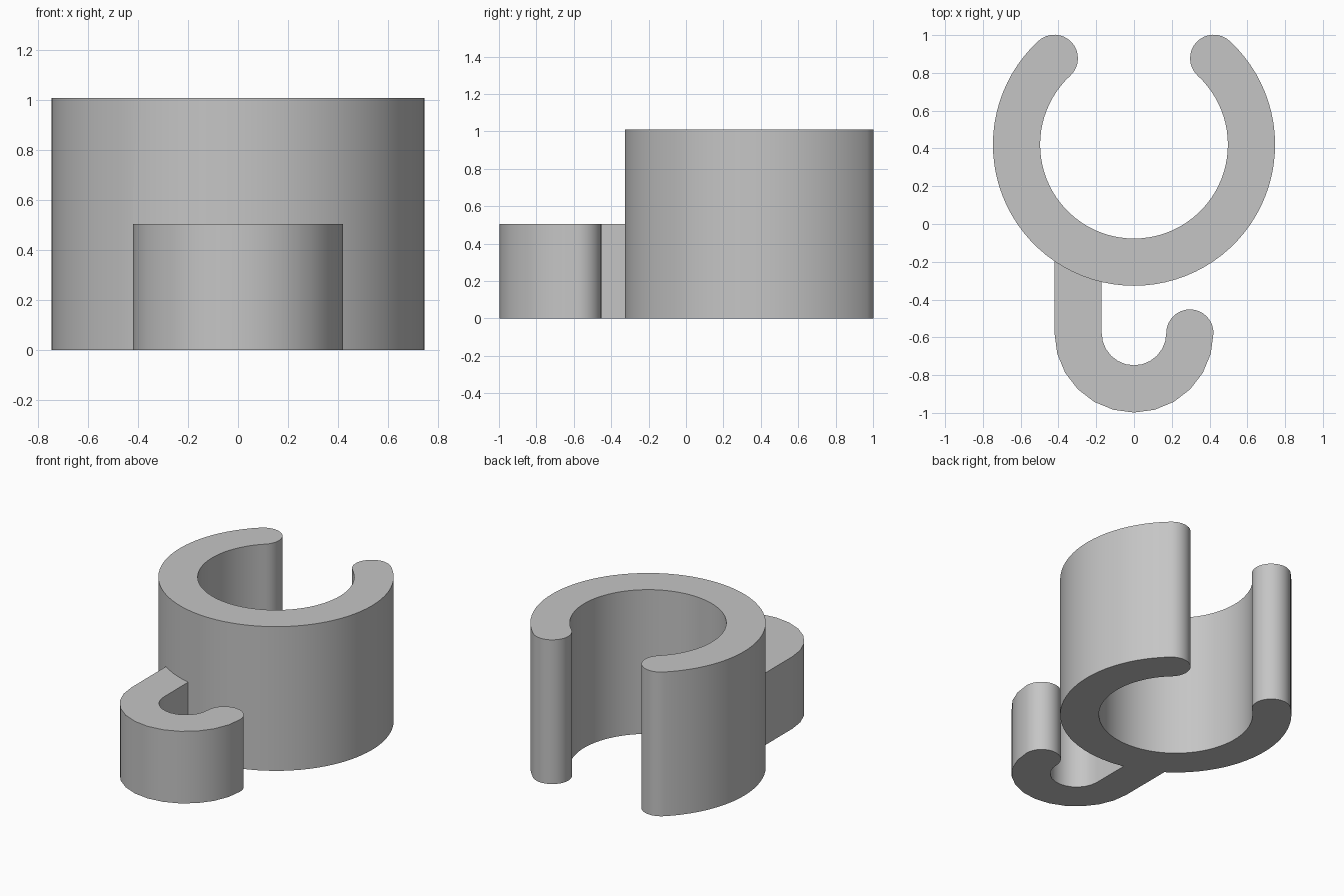
import bpy, bmesh
from math import cos, sin, radians

if "Cube" in bpy.data.objects:
    bpy.data.objects.remove(bpy.data.objects["Cube"], do_unlink=True)

# Single plain grey plastic
GREY = (0.56, 0.56, 0.56, 1)
grey = bpy.data.materials.new("grey_plastic")
grey.diffuse_color = GREY
grey.use_nodes = True
grey.node_tree.nodes["Principled BSDF"].inputs["Base Color"].default_value = GREY

HALF = 0.125   # half the wall thickness


def arc(cx, cy, r, start, end, steps):
    """Points along an arc, angles in degrees."""
    angles = [radians(start + (end - start) * i / steps) for i in range(steps + 1)]
    return [(cx + r * cos(a), cy + r * sin(a)) for a in angles]


def extrude_profile(name, points, height):
    """Closed outline on the ground raised to a solid."""
    bm = bmesh.new()
    base = bm.faces.new([bm.verts.new((x, y, 0)) for x, y in points])
    top = bmesh.ops.extrude_face_region(bm, geom=[base])["geom"]
    bmesh.ops.translate(bm, vec=(0, 0, height),
                        verts=[v for v in top if isinstance(v, bmesh.types.BMVert)])
    bmesh.ops.recalc_face_normals(bm, faces=bm.faces)
    mesh = bpy.data.meshes.new(name)
    bm.to_mesh(mesh)
    bm.free()
    mesh.materials.append(grey)
    obj = bpy.data.objects.new(name, mesh)
    bpy.context.collection.objects.link(obj)
    return obj


# Open clip ring with rounded tips, gap at the back
RING_Y, RING_R, TIP = 0.42, 0.622, 47.3
start, end = 180 - TIP, 360 + TIP
left_tip = (RING_R * cos(radians(TIP)), RING_Y + RING_R * sin(radians(TIP)))
ring = arc(0, RING_Y, RING_R + HALF, start, end, 64)
ring += arc(*left_tip, HALF, TIP, TIP + 180, 16)[1:-1]
ring += arc(0, RING_Y, RING_R - HALF, end, start, 64)
ring += arc(-left_tip[0], left_tip[1], HALF, -TIP, 180 - TIP, 16)[1:-1]
clip = extrude_profile("clip_ring_with_hook", ring, 1.01)

# J-shaped hook: straight shank, half-circle bend, rounded tip
HOOK_Y, HOOK_R = -0.577, 0.296
hook_pts = [(-HOOK_R - HALF, -0.19)]
hook_pts += arc(0, HOOK_Y, HOOK_R + HALF, 180, 360, 12)
hook_pts += arc(HOOK_R, HOOK_Y, HALF, 0, 180, 16)[1:-1]
hook_pts += arc(0, HOOK_Y, HOOK_R - HALF, 360, 180, 12)
hook_pts += [(-HOOK_R + HALF, -0.19)]
hook = extrude_profile("hook", hook_pts, 0.505)

# Fuse the hook onto the ring
union = clip.modifiers.new("fuse_hook", 'BOOLEAN')
union.operation = 'UNION'
union.solver = 'EXACT'
union.object = hook
bpy.ops.object.select_all(action='DESELECT')
bpy.context.view_layer.objects.active = clip
clip.select_set(True)
bpy.ops.object.modifier_apply(modifier=union.name)
bpy.data.objects.remove(hook, do_unlink=True)
bpy.ops.object.shade_smooth_by_angle(angle=radians(30))
